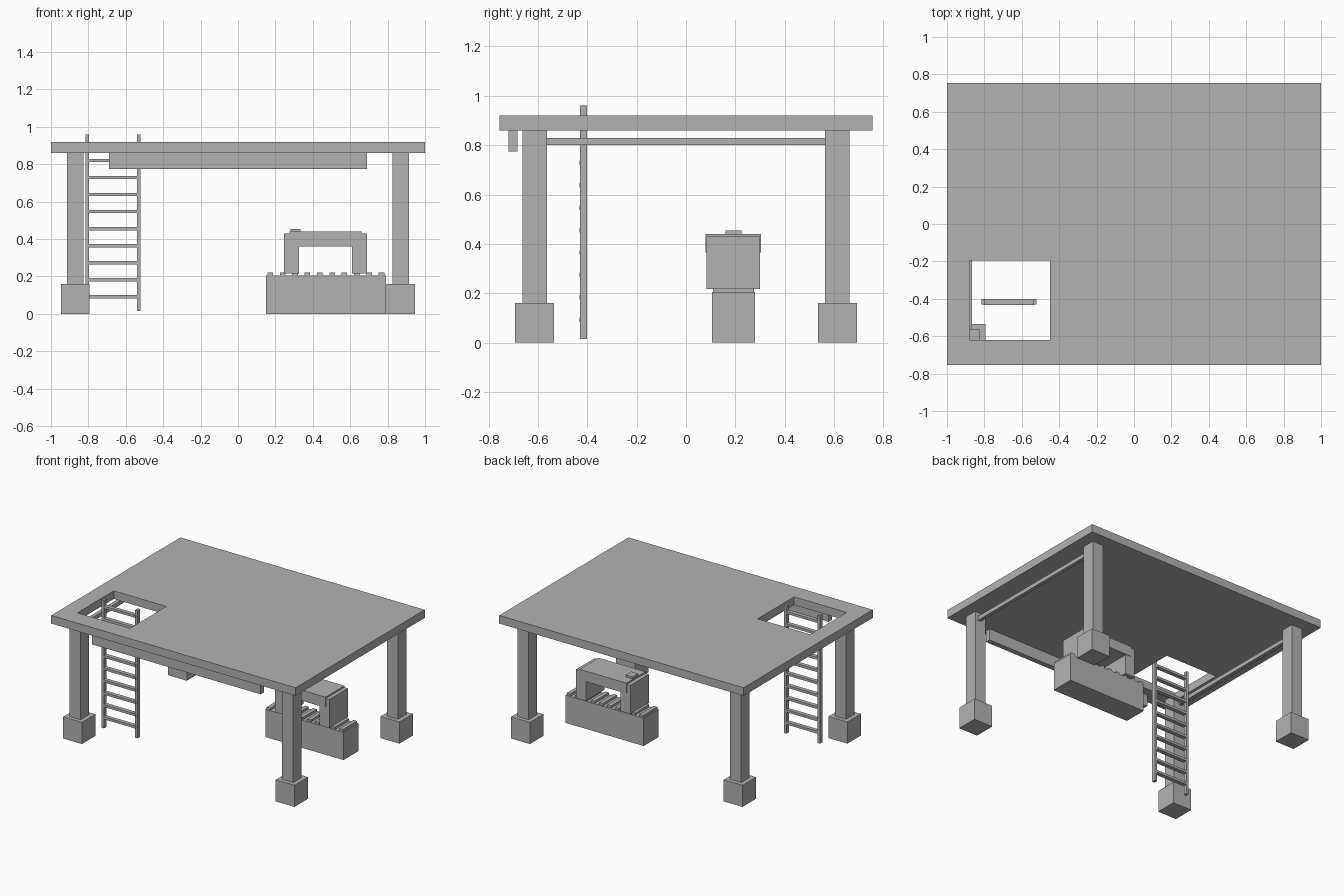
import bpy
import bmesh

cube = bpy.data.objects.get("Cube")
if cube:
    bpy.data.objects.remove(cube, do_unlink=True)

grey = bpy.data.materials.new("plain grey")
grey.use_nodes = True
grey.diffuse_color = (0.45, 0.45, 0.45, 1)
grey.node_tree.nodes["Principled BSDF"].inputs["Base Color"].default_value = grey.diffuse_color


def finish(name, bm):
    mesh = bpy.data.meshes.new(name)
    bmesh.ops.recalc_face_normals(bm, faces=bm.faces)
    bm.to_mesh(mesh)
    bm.free()
    mesh.materials.append(grey)
    obj = bpy.data.objects.new(name, mesh)
    bpy.context.collection.objects.link(obj)
    return obj


def box(name, x, y, z):
    """Box spanning the given (low, high) ranges."""
    bm = bmesh.new()
    bmesh.ops.create_cube(bm, size=1)
    for v in bm.verts:
        for i, (low, high) in enumerate((x, y, z)):
            v.co[i] = high if v.co[i] > 0 else low
    return finish(name, bm)


def prism(name, outline, y):
    """Extrude an x-z outline through a y range."""
    bm = bmesh.new()
    face = bm.faces.new([bm.verts.new((px, y[0], pz)) for px, pz in outline])
    moved = bmesh.ops.extrude_face_region(bm, geom=[face])["geom"]
    verts = [g for g in moved if isinstance(g, bmesh.types.BMVert)]
    bmesh.ops.translate(bm, verts=verts, vec=(0, y[1] - y[0], 0))
    return finish(name, bm)


def around(centre, half):
    return (centre - half, centre + half)


# Roof deck with the ladder hatch left open
xs, ys = (-1, -0.88, -0.45, 1), (-0.755, -0.62, -0.195, 0.755)
bm = bmesh.new()
grid = [[bm.verts.new((x, y, 0.86)) for y in ys] for x in xs]
for i in range(3):
    for j in range(3):
        if (i, j) != (1, 1):
            bm.faces.new((grid[i][j], grid[i + 1][j], grid[i + 1][j + 1], grid[i][j + 1]))
top = bmesh.ops.extrude_face_region(bm, geom=bm.faces[:])["geom"]
bmesh.ops.translate(bm, verts=[g for g in top if isinstance(g, bmesh.types.BMVert)], vec=(0, 0, 0.06))
bmesh.ops.dissolve_limit(bm, angle_limit=0.01, verts=bm.verts, edges=bm.edges)
finish("roof_deck", bm)

# Posts on footings, with a rail between them on each side
for sx, side in ((-1, "right"), (1, "left")):
    for sy, end in ((-1, "front"), (1, "back")):
        cx, cy = sx * 0.87, sy * 0.613
        box(f"{end}_{side}_footing", around(cx, 0.077), around(cy, 0.079), (0, 0.16))
        box(f"{end}_{side}_post", around(cx, 0.045), around(cy, 0.049), (0.16, 0.86))
    box(f"{side}_rail", around(sx * 0.878, 0.013), (-0.565, 0.565), (0.80, 0.83))

# Board hanging under the front edge
box("front_board", (-0.69, 0.69), (-0.72, -0.683), (0.775, 0.86))

# Ladder
for x, side in ((-0.806, "right"), (-0.53, "left")):
    box(f"ladder_{side}_rail", around(x, 0.01), (-0.43, -0.402), (0.015, 0.96))
for i in range(10):
    box(f"ladder_rung_{i + 1}", (-0.80, -0.535), (-0.432, -0.402), around(0.092 + i * 0.091, 0.009))

# Conveyor bench with bars across its top
box("conveyor_bench", (0.15, 0.79), (0.105, 0.28), (0, 0.205))
for i in range(10):
    box(f"conveyor_bar_{i + 1}", around(0.173 + i * 0.066, 0.015), (0.11, 0.275), (0.205, 0.222))

# Scanner arch with its cover and top button
prism("scanner_arch", [(0.245, 0.217), (0.245, 0.43), (0.69, 0.43), (0.69, 0.217),
                       (0.61, 0.217), (0.61, 0.36), (0.325, 0.36), (0.325, 0.217)], (0.084, 0.299))
box("cover_top", (0.275, 0.66), (0.08, 0.303), (0.43, 0.44))
for y, end in ((0.082, "front"), (0.301, "back")):
    box(f"cover_{end}_flap", (0.275, 0.66), around(y, 0.002), (0.365, 0.43))
box("cover_button", (0.28, 0.335), (0.16, 0.225), (0.44, 0.455))
